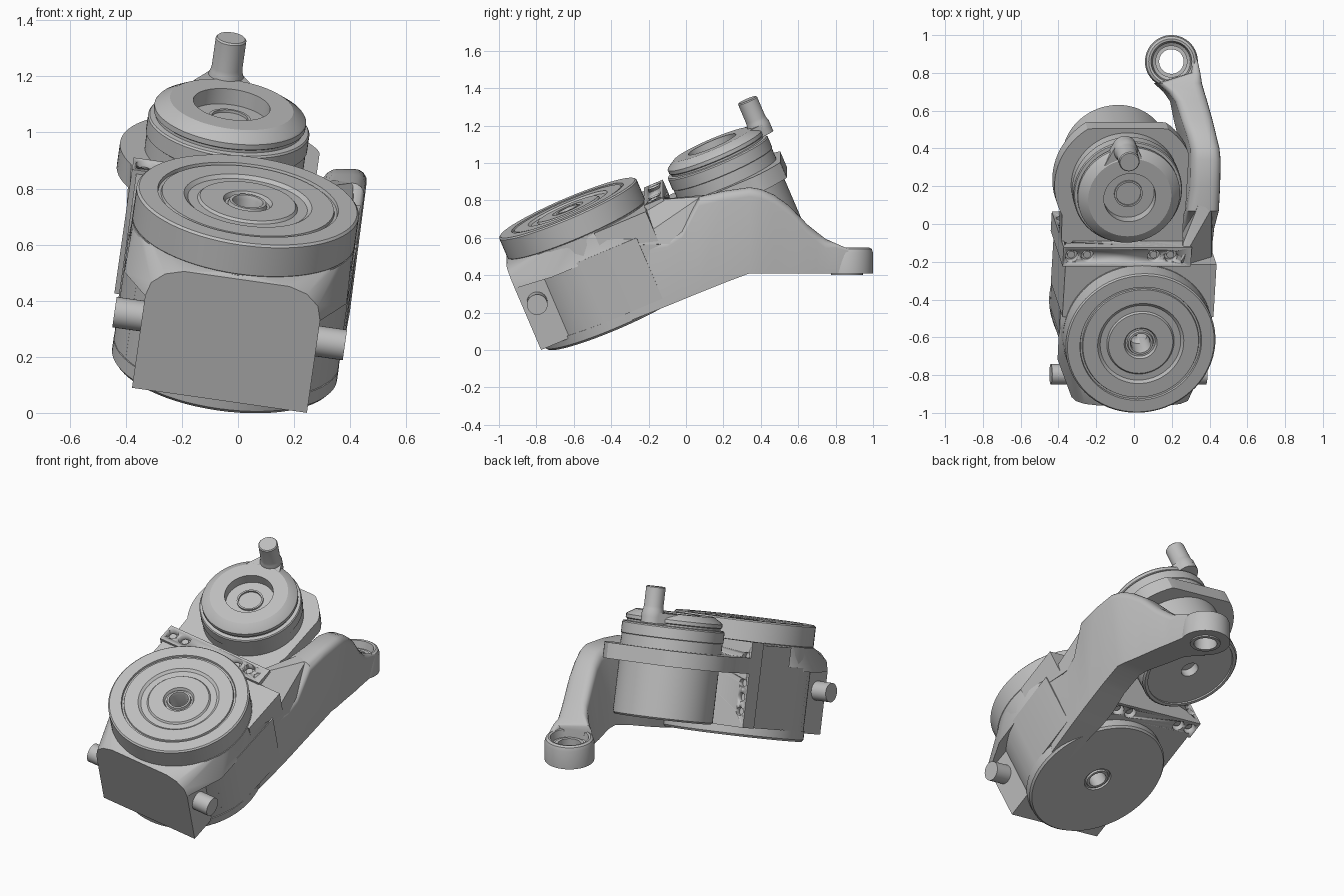
import bpy, bmesh, math
from mathutils import Matrix, Vector

cube = bpy.data.objects.get("Cube")
if cube:
    bpy.data.objects.remove(cube, do_unlink=True)

grey = bpy.data.materials.new("mid grey")
grey.use_nodes = True
grey.diffuse_color = (0.52, 0.52, 0.52, 1)
grey.node_tree.nodes["Principled BSDF"].inputs["Base Color"].default_value = grey.diffuse_color

# Tilted frame of the housing: origin at the middle of the big front disc
up = Vector((0.13, -0.39, 0.91)).normalized()
side = Vector((0.99, 0, -0.1414))
side = (side - up * side.dot(up)).normalized()
back = up.cross(side)
TILT = Matrix.Translation((0.036, -0.634, 0.76)) @ Matrix((side, back, up)).transposed().to_4x4()
WORLD = Matrix.Identity(4)
REAR = (-0.106, 0.84)


def finish(name, bm, frame=TILT, angle=30):
    bmesh.ops.remove_doubles(bm, verts=bm.verts, dist=1e-5)
    bmesh.ops.recalc_face_normals(bm, faces=bm.faces)
    mesh = bpy.data.meshes.new(name)
    bm.to_mesh(mesh)
    bm.free()
    mesh.materials.append(grey)
    obj = bpy.data.objects.new(name, mesh)
    bpy.context.collection.objects.link(obj)
    obj.matrix_world = frame
    bpy.ops.object.select_all(action="DESELECT")
    obj.select_set(True)
    bpy.context.view_layer.objects.active = obj
    bpy.ops.object.shade_smooth_by_angle(angle=math.radians(angle))
    return obj


def lathe(name, profile, centre=(0, 0), closed=False, frame=TILT):
    bm = bmesh.new()
    verts = [bm.verts.new((centre[0] + r, centre[1], z)) for r, z in profile]
    pairs = list(zip(verts, verts[1:]))
    if closed:
        pairs.append((verts[-1], verts[0]))
    edges = [bm.edges.new(p) for p in pairs]
    bmesh.ops.spin(bm, geom=verts + edges, cent=(*centre, 0), axis=(0, 0, 1),
                   angle=math.tau, steps=64, use_merge=False)
    return finish(name, bm, frame)


def prism(name, outline, low, high):
    bm = bmesh.new()
    face = bm.faces.new([bm.verts.new((x, y, low)) for x, y in outline])
    new = bmesh.ops.extrude_face_region(bm, geom=[face])["geom"]
    bmesh.ops.translate(bm, vec=(0, 0, high - low),
                        verts=[v for v in new if isinstance(v, bmesh.types.BMVert)])
    return finish(name, bm)


def hull(name, points, frame=TILT):
    bm = bmesh.new()
    for p in points:
        bm.verts.new(p)
    bmesh.ops.convex_hull(bm, input=bm.verts)
    return finish(name, bm, frame, angle=25)


def box(name, a0, a1, b0, b1, c0, c1):
    return prism(name, [(a0, b0), (a1, b0), (a1, b1), (a0, b1)], c0, c1)


def circle(r, z, centre=(0, 0), n=64):
    return [(centre[0] + r * math.cos(math.tau * i / n),
             centre[1] + r * math.sin(math.tau * i / n), z) for i in range(n)]


def rod(name, start, end, r):
    bm = bmesh.new()
    start, end = Vector(start), Vector(end)
    d = end - start
    m = Matrix.Translation((start + end) / 2) @ d.to_track_quat("Z", "Y").to_matrix().to_4x4()
    bmesh.ops.create_cone(bm, cap_ends=True, segments=32, radius1=r, radius2=r,
                          depth=d.length, matrix=m)
    return finish(name, bm)


def cut(target, cutter):
    mod = target.modifiers.new("cut", "BOOLEAN")
    mod.operation = "DIFFERENCE"
    mod.solver = "EXACT"
    mod.object = cutter
    cutter.hide_render = True
    cutter.hide_set(True)


# Large front disc with stepped rings and a bore
lathe("front_disc", [
    (0.05, -0.13), (0.39, -0.13), (0.4, -0.12), (0.4, -0.008), (0.392, 0), (0.325, 0),
    (0.322, -0.012), (0.312, -0.012), (0.309, -0.003), (0.23, -0.003), (0.215, -0.014),
    (0.18, -0.014), (0.172, -0.005), (0.088, -0.005), (0.08, -0.02), (0.07, -0.02),
    (0.066, -0.006), (0.055, -0.006), (0.05, -0.02)], closed=True)

# Round housing and its bottom cover
lathe("round_housing", [(0.05, -0.6), (0.4, -0.6), (0.4, -0.125), (0.05, -0.125)], closed=True)
lathe("bottom_cover", [
    (0.05, -0.595), (0.405, -0.595), (0.405, -0.645), (0.395, -0.657), (0.08, -0.657),
    (0.076, -0.647), (0.068, -0.647), (0.064, -0.657), (0.05, -0.657)], closed=True)

# Shoulder blending the square front into the round disc
corners = [(s * a, b, c) for s in (-1, 1) for a, b, c in
           ((0.19, -0.412, -0.135), (0.255, -0.412, -0.155), (0.3, -0.412, -0.195),
            (0.315, -0.412, -0.25), (0.4, -0.2, -0.26), (0.405, 0.3, -0.26))]
shoulder = hull("shoulder", circle(0.395, -0.122) + corners)
cut(shoulder, rod("bore_cutter", (0, 0, -1), (0, 0, 1), 0.05))

# Flat front block, rear block, side walls and cross pins
box("front_block", -0.315, 0.315, -0.412, -0.2, -0.61, -0.245)
box("rear_block", -0.408, 0.4, 0.1, 0.4, -0.598, -0.13)
for s, label in ((1, "left"), (-1, "right")):
    rod(label + "_pin", (s * 0.3, -0.33, -0.364), (s * 0.415, -0.33, -0.364), 0.055)
    prism(label + "_side_wall", [(s * 0.3, -0.19), (s * 0.352, -0.19), (s * 0.385, -0.12),
                                 (s * 0.403, -0.04), (s * 0.408, 0.3), (s * 0.3, 0.3)], -0.597, -0.24)

# Mounting plate with screw holes
plate = box("mounting_plate", -0.425, 0.26, 0.395, 0.505, -0.6, -0.115)
n = 0
for a in (-0.38, -0.295, 0.06, 0.15):
    for c, d in ((-0.115, 1), (-0.6, -1)):
        n += 1
        cut(plate, rod(f"hole_cutter_{n}", (a, 0.455, c + 0.02 * d), (a, 0.455, c - 0.04 * d), 0.034))
        rod(f"screw_{n}", (a, 0.455, c - 0.045 * d), (a, 0.455, c - 0.018 * d), 0.02)
for c in (-0.2, -0.35, -0.43, -0.51):
    n += 1
    cut(plate, rod(f"hole_cutter_{n}", (-0.39, 0.53, c), (-0.39, 0.47, c), 0.024))

# Rear turning unit: cap with recess, ring and long lower body
lathe("rear_unit", [
    (0, -0.06), (0.065, -0.06), (0.065, -0.05), (0.075, -0.05), (0.075, -0.06), (0.138, -0.06),
    (0.138, 0), (0.222, 0), (0.268, -0.028), (0.273, -0.035), (0.273, -0.055), (0.265, -0.06),
    (0.265, -0.07), (0.285, -0.073), (0.29, -0.08), (0.29, -0.14), (0.286, -0.143),
    (0.286, -0.23), (0.283, -0.235), (0.283, -0.59), (0.273, -0.6), (0.255, -0.6),
    (0.255, -0.59), (0.05, -0.59), (0.05, -0.54), (0, -0.54)], REAR)

# Clamp around the rear unit, flattened at the back and one side
arc = []
for i in range(49):
    t = math.radians(-30 + 5 * i)
    arc.append((REAR[0] + min(0.335, 0.375 * math.cos(t)),
                REAR[1] + min(0.31, 0.375 * math.sin(t))))
prism("clamp", arc + [(-0.424, 0.45), (0.225, 0.45)], -0.295, -0.205)

# Lever ear and upright pin on the cap
boss = (REAR[0] - 0.035, REAR[1] + 0.265)
ear = [p for z in (-0.065, -0.003) for p in circle(0.063, z, boss, 32)]
ear += [(boss[0] + a, REAR[1] + 0.18, z) for a in (-0.11, 0.11) for z in (-0.06, -0.003)]
hull("lever_ear", ear)
lathe("lever_pin", [(0, -0.03), (0.063, -0.03), (0.063, -0.003), (0.057, 0.015), (0.055, 0.03),
                    (0.055, 0.137), (0.05, 0.143), (0, 0.143)], boss)

# Side arm lofted along y: y, inner x, outer x, bottom z, top z
stations = [
    (-0.3, 0.28, 0.41, 0.155, 0.57), (-0.1, 0.26, 0.422, 0.235, 0.6), (-0.02, 0.25, 0.425, 0.268, 0.65),
    (0.07, 0.25, 0.427, 0.305, 0.82), (0.2, 0.27, 0.43, 0.357, 0.85), (0.34, 0.27, 0.43, 0.41, 0.87),
    (0.4, 0.27, 0.425, 0.41, 0.86), (0.47, 0.255, 0.412, 0.41, 0.83), (0.55, 0.235, 0.4, 0.41, 0.773),
    (0.65, 0.215, 0.385, 0.41, 0.67), (0.7, 0.18, 0.375, 0.41, 0.63), (0.745, 0.13, 0.367, 0.41, 0.595),
    (0.8, 0.31, 0.358, 0.41, 0.57), (0.87, 0.32, 0.345, 0.41, 0.54)]
bm = bmesh.new()
rings = []
for y, xi, xo, zb, zt in stations:
    r = min(0.05, (xo - xi) * 0.45)
    section = [(xi, zb), (xo, zb)]
    for cx, first in ((xo - r, 0), (xi + r, 90)):
        for k in range(5):
            t = math.radians(first + 22.5 * k)
            section.append((cx + r * math.cos(t), zt - r + r * math.sin(t)))
    rings.append([bm.verts.new((x + 0.13 * (z - 0.6), y, z)) for x, z in section])
for r0, r1 in zip(rings, rings[1:]):
    for i in range(len(r0)):
        j = (i + 1) % len(r0)
        bm.faces.new((r0[i], r0[j], r1[j], r1[i]))
bm.faces.new(rings[0])
bm.faces.new(rings[-1])
finish("side_arm", bm, WORLD, 35)

# Sloping web joining the arm crest to the mounting plate
hull("arm_web", [
    (0.25, -0.2, 0.8), (0.26, -0.1, 0.805), (0.34, 0.1, 0.83), (0.41, 0.08, 0.82),
    (0.418, -0.03, 0.57), (0.412, -0.3, 0.56), (0.25, -0.3, 0.56), (0.25, -0.05, 0.56),
    (0.33, 0.1, 0.56)], WORLD)

# Upright eye at the end of the arm
lathe("arm_eye", [
    (0.065, 0.402), (0.085, 0.402), (0.085, 0.41), (0.14, 0.41), (0.14, 0.52), (0.133, 0.54),
    (0.12, 0.548), (0.108, 0.545), (0.1, 0.5), (0.085, 0.49), (0.085, 0.505), (0.065, 0.505)],
    (0.198, 0.86), closed=True, frame=WORLD)
